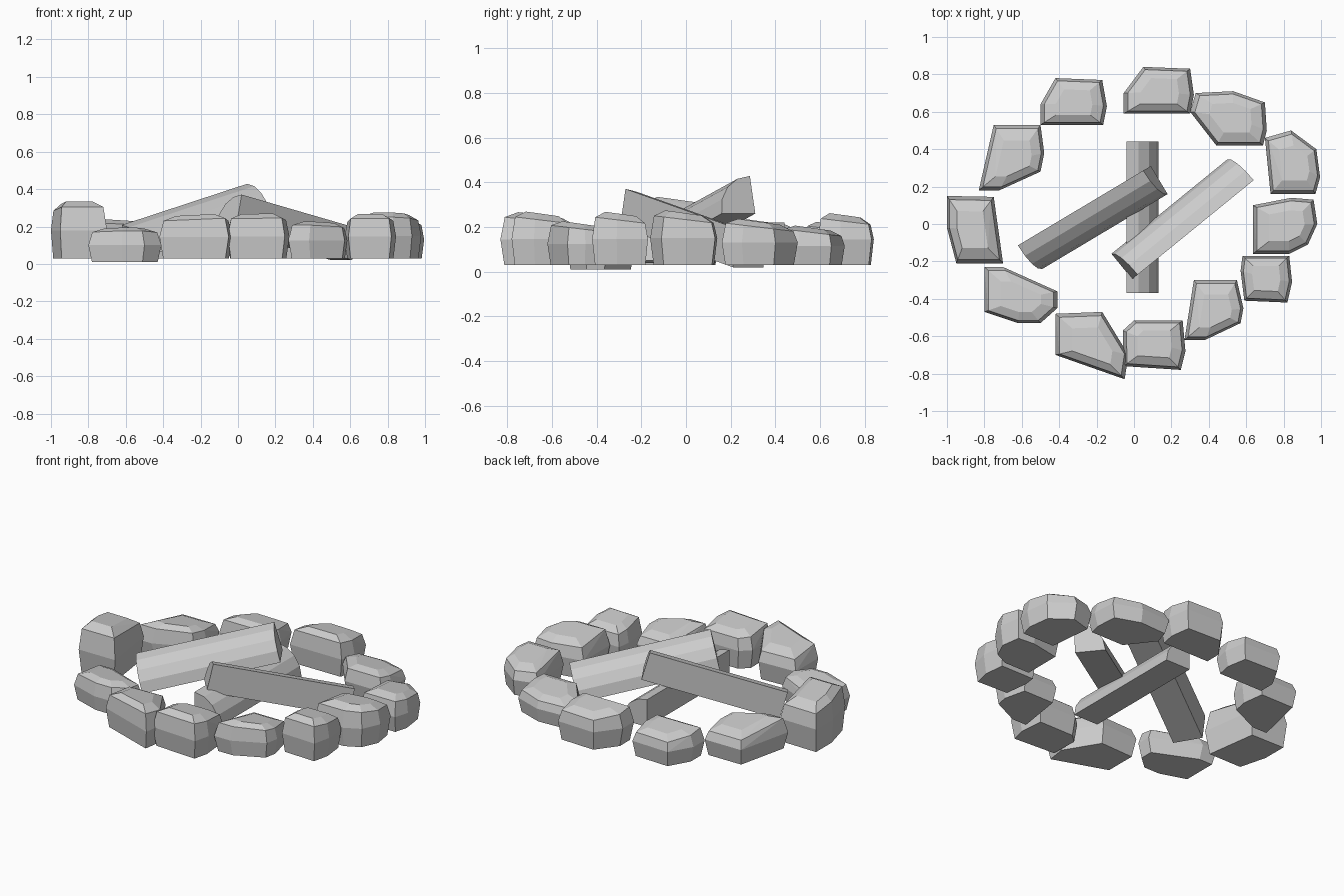
import bpy, bmesh
from math import sin, cos, pi
from mathutils import Vector

if "Cube" in bpy.data.objects:
    bpy.data.objects.remove(bpy.data.objects["Cube"])


def finish(bm, name):
    bmesh.ops.recalc_face_normals(bm, faces=bm.faces)
    mesh = bpy.data.meshes.new(name)
    bm.to_mesh(mesh)
    bm.free()
    bpy.context.collection.objects.link(bpy.data.objects.new(name, mesh))


def stone(name, outline, top, base=0.03):
    """Faceted boulder: rings of the plan outline, wrapped in a convex hull."""
    bm = bmesh.new()
    c = sum((Vector(p) for p in outline), Vector((0, 0))) / len(outline)
    h = top - base
    # (scale, height fraction, backward slope)
    for s, f, slope in ((0.9, 0, 0), (1, 0.5, 0), (0.89, 0.85, 0.12), (0.55, 0.97, 0.14)):
        for p in outline:
            q = c + (Vector(p) - c) * s
            bm.verts.new((q.x, q.y, base + h * f - slope * (q.y - c.y)))
    res = bmesh.ops.convex_hull(bm, input=bm.verts)
    loose = {g for g in res["geom_interior"] + res["geom_unused"]
             if isinstance(g, bmesh.types.BMVert) and g.is_valid}
    bmesh.ops.delete(bm, geom=list(loose), context='VERTS')
    bmesh.ops.dissolve_limit(bm, angle_limit=0.06, verts=bm.verts, edges=bm.edges)
    finish(bm, name)


def split_log(name, low, high, r=0.175, segs=4):
    """Quarter-round firewood; low-high is the right-angled edge, arc to its right."""
    low, high = Vector(low), Vector(high)
    d = (high - low).normalized()
    right = d.cross(Vector((0, 0, 1))).normalized()
    up = right.cross(d)
    section = [Vector()] + [right * r * sin(a) + up * r * cos(a)
                            for a in (i * pi / 2 / segs for i in range(segs + 1))]
    bm = bmesh.new()
    a, b = ([bm.verts.new(end + o) for o in section] for end in (low, high))
    n = len(section)
    for i in range(n):
        bm.faces.new((a[i], a[(i + 1) % n], b[(i + 1) % n], b[i]))
    bm.faces.new(a[::-1])
    bm.faces.new(b)
    finish(bm, name)


# Ring of stones, clockwise from the left
stone("stone_left", [(-1, .15), (-.75, .145), (-.7, -.21), (-.95, -.21), (-1, -.02)], .33)
stone("stone_back_left", [(-.83, .18), (-.75, .53), (-.5, .53), (-.48, .38), (-.5, .28), (-.72, .18)], .23)
stone("stone_back_a", [(-.5, .53), (-.5, .64), (-.42, .78), (-.17, .77), (-.145, .63), (-.165, .53)], .22)
stone("stone_back_b", [(-.055, .59), (-.055, .7), (.05, .84), (.3, .83), (.32, .69), (.3, .59)], .26)
stone("stone_back_c", [(.3, .6), (.33, .7), (.53, .71), (.7, .65), (.71, .5), (.69, .42), (.44, .42)], .2)
stone("stone_right_a", [(.7, .46), (.84, .5), (.975, .4), (.995, .25), (.97, .16), (.73, .16)], .23)
stone("stone_right_b", [(.635, -.16), (.635, .1), (.84, .14), (.96, .13), (.98, 0), (.93, -.11), (.83, -.16)], .27)
stone("stone_right_c", [(.57, -.25), (.58, -.17), (.83, -.17), (.845, -.31), (.82, -.42), (.59, -.41)], .265)
stone("stone_front_a", [(.27, -.62), (.32, -.3), (.55, -.3), (.585, -.45), (.57, -.53), (.38, -.62)], .22)
stone("stone_front_b", [(-.055, -.76), (-.06, -.57), (0, -.515), (.26, -.515), (.275, -.68), (.25, -.78)], .265)
stone("stone_front_c", [(-.42, -.7), (-.42, -.48), (-.17, -.47), (-.03, -.7), (-.05, -.83), (-.23, -.74)], .26)
stone("stone_front_left", [(-.8, -.47), (-.8, -.23), (-.7, -.23), (-.41, -.36), (-.41, -.45), (-.5, -.53), (-.62, -.53)], .19, .01)

# Stacked split logs
split_log("bottom_log", (-.04, -.37, .05), (-.04, .44, .05), .17)
split_log("log_left", (-.58, -.09, .04), (.09, .31, .26))
split_log("log_right", (.61, .21, .02), (-.01, -.295, .2))
